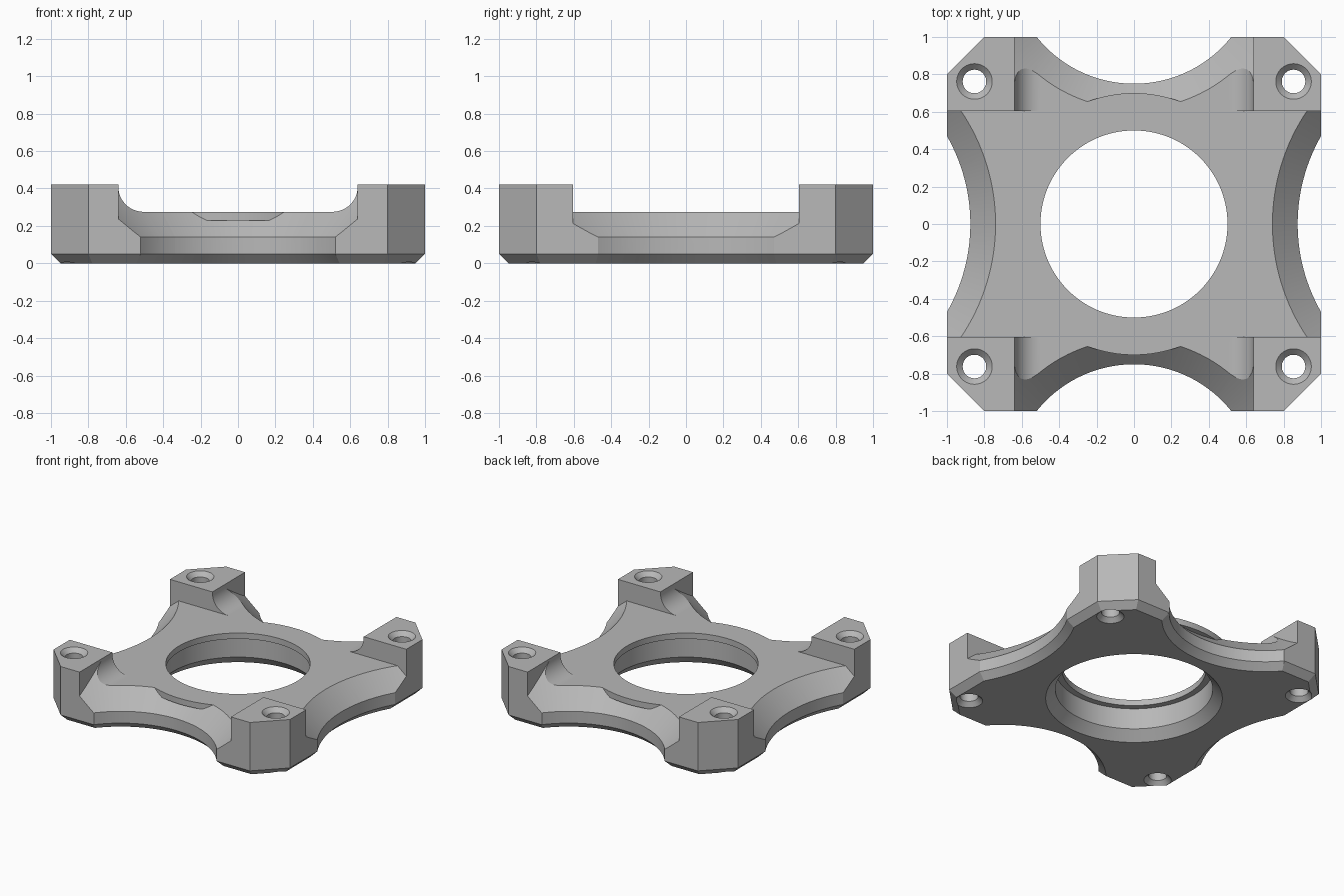
import bpy, bmesh
from math import pi, sin, cos, radians
from mathutils import Vector, Matrix

if "Cube" in bpy.data.objects:
    bpy.data.objects.remove(bpy.data.objects["Cube"])

TOP, FLOOR, LIP = 0.42, 0.275, 0.23      # post top, plate top, lip underside
POST_X, POST_Y = 0.64, 0.605             # inner faces of the corner posts
HIGH = 0.6                               # cutters reach above the model


def make(name, bm):
    bmesh.ops.recalc_face_normals(bm, faces=bm.faces[:])
    mesh = bpy.data.meshes.new(name)
    bm.to_mesh(mesh)
    bm.free()
    obj = bpy.data.objects.new(name, mesh)
    bpy.context.collection.objects.link(obj)
    return obj


def loft(name, loops):
    """Solid through matching closed loops of points."""
    bm = bmesh.new()
    rings = [[bm.verts.new(p) for p in loop] for loop in loops]
    n = len(rings[0])
    for a, b in zip(rings, rings[1:]):
        for i in range(n):
            j = (i + 1) % n
            bm.faces.new((a[i], a[j], b[j], b[i]))
    bm.faces.new(rings[0][::-1])
    bm.faces.new(rings[-1])
    return make(name, bm)


def turned(name, centre, profile, segments=96):
    """Solid of revolution from (radius, z) pairs."""
    x, y = centre
    angles = [2 * pi * (i + 0.5) / segments for i in range(segments)]
    return loft(name, [[(x + r * cos(a), y + r * sin(a), z) for a in angles]
                       for r, z in profile])


def box(name, x, y, z0, z1):
    return loft(name, [[(-x, -y, z), (x, -y, z), (x, y, z), (-x, y, z)]
                       for z in (z0, z1)])


def boolean(target, tool, operation="DIFFERENCE"):
    mod = target.modifiers.new("cut", "BOOLEAN")
    mod.operation, mod.object, mod.solver = operation, tool, "EXACT"
    bpy.ops.object.select_all(action="DESELECT")
    bpy.context.view_layer.objects.active = target
    target.select_set(True)
    bpy.ops.object.modifier_apply(modifier=mod.name)
    bpy.data.objects.remove(tool)


def octagon(side, flat, z):
    pts = [(side, -flat), (side, flat), (flat, side), (-flat, side),
           (-side, flat), (-side, -flat), (-flat, -side), (flat, -side)]
    return [(x, y, z) for x, y in pts]


# Block with cut corners and a bevelled underside
bracket = loft("mounting_bracket", [octagon(0.95, 0.779, 0),
                                    octagon(1, 0.8, 0.05),
                                    octagon(1, 0.8, TOP)])

# Clear the plate between the posts, crosswise then lengthwise with fillets
boolean(bracket, box("cross_channel", 1.2, POST_Y, FLOOR, HIGH))
fillet = 0.135
half = [(POST_X, HIGH)]
for i in range(13):
    a = pi / 2 * i / 12
    half.append((POST_X - fillet + fillet * cos(a),
                 FLOOR + fillet - fillet * sin(a)))
section = half + [(-x, z) for x, z in reversed(half)]
boolean(bracket, loft("long_channel", [[(x, y, z) for x, z in section]
                                       for y in (-1.2, 1.2)]))

# Scooped sides: a straight scoop with a bevelled foot, and a sloped upper edge
for sign in (-1, 1):
    for centre, r, clip in (((0, sign * 1.416), 0.666, (POST_X, 3)),
                            ((sign * 1.821, 0), 0.946, (3, POST_Y))):
        boolean(bracket, turned("scoop", centre,
                                [(r + 0.1, -0.05), (r, 0.05), (r, HIGH)], 160))
        slope = turned("slope", centre,
                       [(r - 0.04, 0.10), (r + HIGH - 0.14, HIGH)], 160)
        boolean(slope, box("slope_clip", *clip, 0, 1), "INTERSECT")
        boolean(bracket, slope)

# Thin round lip around the bore
boolean(bracket, turned("lip", (0, 0), [(0.7, LIP), (0.7, FLOOR)], 128), "UNION")

# Stepped bore, flared at the underside
boolean(bracket, turned("bore", (0, 0), [(0.66, -0.05), (0.545, 0.07), (0.545, LIP),
                                         (0.5, LIP), (0.5, HIGH)], 128))

# Screw holes, countersunk at both ends
for sx in (-1, 1):
    for sy in (-1, 1):
        boolean(bracket, turned("screw_hole", (sx * 0.853, sy * 0.762),
                                [(0.115, -0.02), (0.063, 0.032),
                                 (0.063, TOP - 0.032), (0.115, TOP + 0.02)], 48))

# Finish
grey = bpy.data.materials.new("plain grey")
grey.use_nodes = True
colour = (0.48, 0.48, 0.48, 1)
grey.diffuse_color = colour
grey.node_tree.nodes["Principled BSDF"].inputs["Base Color"].default_value = colour
bracket.data.materials.clear()
bracket.data.materials.append(grey)
for face in bracket.data.polygons:
    face.material_index = 0

bpy.ops.object.select_all(action="DESELECT")
bpy.context.view_layer.objects.active = bracket
bracket.select_set(True)
bpy.ops.object.shade_smooth_by_angle(angle=radians(15))
weighted = bracket.modifiers.new("even shading", "WEIGHTED_NORMAL")
weighted.keep_sharp = True
